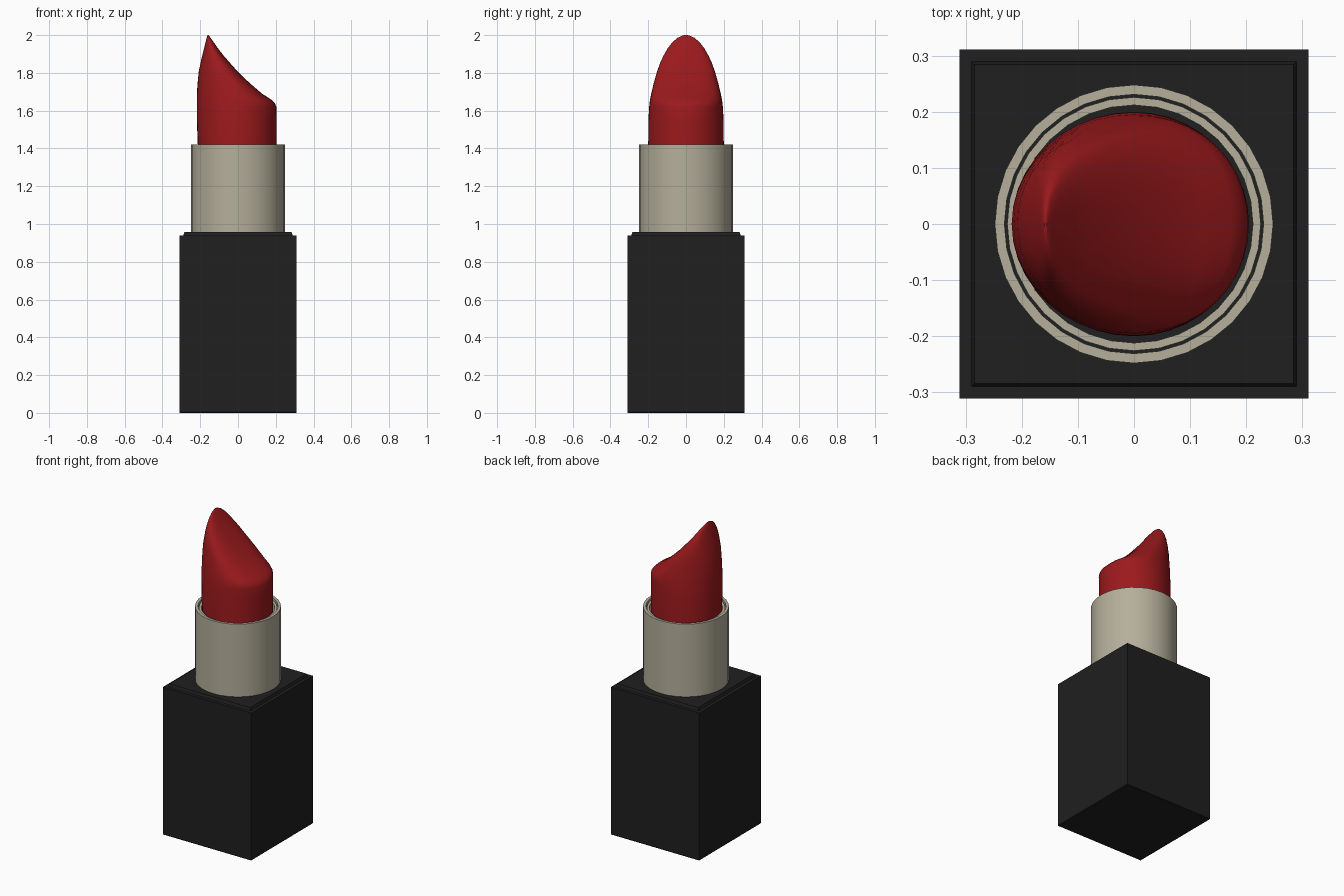
import bpy, math

if "Cube" in bpy.data.objects:
    bpy.data.objects.remove(bpy.data.objects["Cube"])

def material(name, rgb):
    m = bpy.data.materials.new(name)
    m.diffuse_color = (*rgb, 1)
    m.use_nodes = True
    m.node_tree.nodes["Principled BSDF"].inputs["Base Color"].default_value = m.diffuse_color
    return m

def loft(name, rings, mat, closed=False, smooth=None):
    """Skin a stack of equal-sized rings; cap the ends, or join last to first."""
    n = len(rings[0])
    verts = [p for ring in rings for p in ring]
    faces = []
    for r in range(len(rings) if closed else len(rings) - 1):
        a, b = r * n, (r + 1) % len(rings) * n
        faces += [(a + i, a + (i + 1) % n, b + (i + 1) % n, b + i) for i in range(n)]
    if not closed:
        faces += [tuple(reversed(range(n))), tuple(range(len(verts) - n, len(verts)))]
    me = bpy.data.meshes.new(name)
    me.from_pydata(verts, [], faces)
    me.materials.append(mat)
    ob = bpy.data.objects.new(name, me)
    bpy.context.collection.objects.link(ob)
    if smooth:
        bpy.ops.object.select_all(action='DESELECT')
        ob.select_set(True)
        bpy.context.view_layer.objects.active = ob
        bpy.ops.object.shade_smooth_by_angle(angle=math.radians(smooth))
    return ob

def circle(r, z, n=32):
    return [(r * math.cos(2 * math.pi * i / n), r * math.sin(2 * math.pi * i / n), z)
            for i in range(n)]

def square(h, z):
    return [(-h, -h, z), (h, -h, z), (h, h, z), (-h, h, z)]

black = material("black_plastic", (0.014, 0.014, 0.015))
metal = material("pale_metal", (0.46, 0.43, 0.33))
red = material("red_wax", (0.33, 0.01, 0.012))

# Square base with a stepped, chamfered top
loft("base", [square(h, z) for h, z in
              [(.308, 0), (.311, .004), (.311, .94), (.29, .94), (.284, .957)]], black)

# Outer metal sleeve, and the cup just inside it
loft("outer_sleeve", [circle(r, z) for r, z in
                      [(.248, .95), (.248, 1.42), (.231, 1.42), (.231, .95)]],
     metal, closed=True, smooth=30)
loft("inner_cup", [circle(r, z) for r, z in
                   [(.226, .95), (.226, 1.41), (.212, 1.41), (.212, .95)]],
     metal, closed=True, smooth=30)

# Wax bullet sections: z, back x, widest x, slanted-face x, half width, squareness
sections = [
    (1.00, -.205, 0, .203, .200, 2.0),
    (1.42, -.213, 0, .204, .200, 2.0),
    (1.55, -.218, 0, .205, .199, 2.0),
    (1.62, -.218, 0, .203, .195, 2.1),
    (1.64, -.218, 0, .195, .193, 2.2),
    (1.66, -.218, -.005, .174, .190, 2.3),
    (1.69, -.218, -.015, .127, .184, 2.4),
    (1.745, -.214, -.04, .063, .171, 2.5),
    (1.805, -.208, -.075, .000, .154, 2.5),
    (1.85, -.199, -.10, -.040, .138, 2.5),
    (1.89, -.190, -.122, -.075, .120, 2.5),
    (1.93, -.180, -.138, -.106, .097, 2.4),
    (1.96, -.172, -.147, -.127, .074, 2.3),
    (1.985, -.166, -.154, -.145, .046, 2.2),
    (1.997, -.162, -.157, -.153, .020, 2.0),
    (2.00, -.160, -.158, -.156, .006, 2.0),
]

def bullet_ring(z, back, mid, face, half, power, n=40):
    ring = []
    for i in range(n):
        c, s = math.cos(2 * math.pi * i / n), math.sin(2 * math.pi * i / n)
        e = 2 / power if c > 0 else 1
        reach = face - mid if c > 0 else mid - back
        ring.append((mid + math.copysign(abs(c) ** e, c) * reach,
                     math.copysign(abs(s) ** e, s) * half, z))
    return ring

loft("wax_bullet", [bullet_ring(*s) for s in sections], red, smooth=40)
